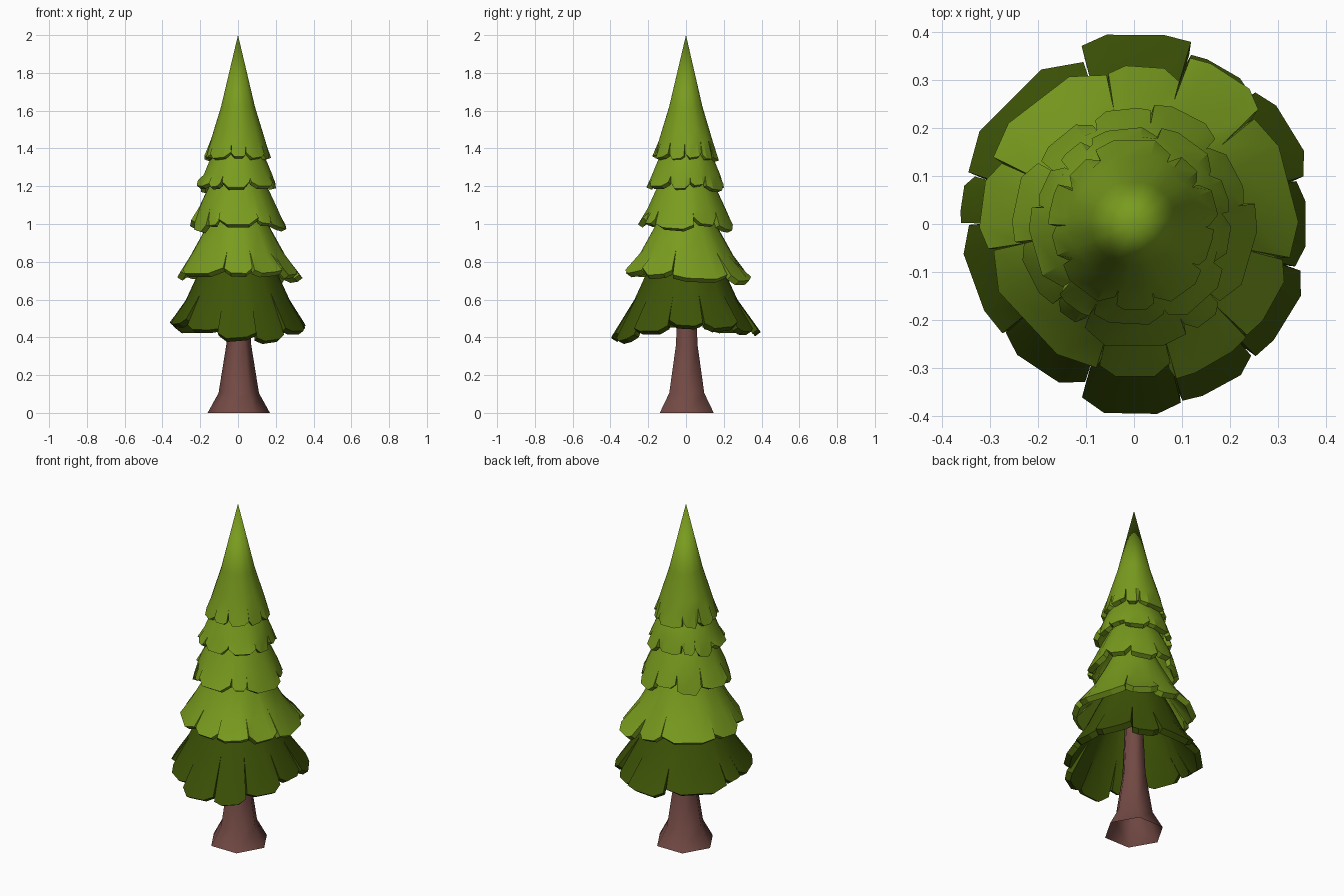
import bpy, bmesh, math, random

if "Cube" in bpy.data.objects:
    bpy.data.objects.remove(bpy.data.objects["Cube"])

random.seed(4)


def material(name, rgb):
    m = bpy.data.materials.new(name)
    m.diffuse_color = (*rgb, 1)
    m.use_nodes = True
    m.node_tree.nodes["Principled BSDF"].inputs["Base Color"].default_value = m.diffuse_color
    return m


LIGHT = material("light green", (0.19, 0.33, 0.013))
DARK = material("dark green", (0.048, 0.088, 0.002))
BARK = material("bark brown", (0.172, 0.068, 0.058))


def finish(bm, name, mat, angle, thickness=0):
    me = bpy.data.meshes.new(name)
    bm.to_mesh(me)
    bm.free()
    ob = bpy.data.objects.new(name, me)
    bpy.context.collection.objects.link(ob)
    me.materials.append(mat)
    bpy.ops.object.select_all(action='DESELECT')
    ob.select_set(True)
    bpy.context.view_layer.objects.active = ob
    if thickness:
        s = ob.modifiers.new("thickness", 'SOLIDIFY')
        s.thickness, s.offset = thickness, -1
        bpy.ops.object.modifier_apply(modifier=s.name)
    bpy.ops.object.shade_smooth_by_angle(angle=math.radians(angle))
    return ob


def tier(name, mat, profile, petals, thick, drop):
    """Shell of foliage: closed rings above, slit petals below.
    profile: (r, z) from under the tip down to the slit ring; first entry is the tip.
    petals: (start angle, lip radius, lip z)."""
    bm = bmesh.new()
    at = lambda r, a, z: bm.verts.new((r * math.cos(a), r * math.sin(a), z))
    cuts = (0, 0.25, 0.75)
    spans = []
    for i, (a, r, z) in enumerate(petals):
        b = petals[(i + 1) % len(petals)][0]
        while b <= a:
            b += 360
        spans.append((math.radians(a), math.radians(b), r, z))
    angles = [a + t * (b - a) for a, b, _, _ in spans for t in cuts]
    n = len(angles)

    # closed upper rings
    tip = bm.verts.new((0, 0, profile[0][1]))
    rings = [[at(r, a, z) for a in angles] for r, z in profile[1:-1]]
    r, z = profile[-1]
    r0, z0 = profile[-2]
    last = []
    for i, a in enumerate(angles):
        # each slit starts at its own height
        k = random.uniform(0.65, 1.3) if i % 3 == 0 else 1
        last.append(at(r0 + (r - r0) * k, a, z0 + (z - z0) * k))
    rings.append(last)
    for i in range(n):
        j = (i + 1) % n
        bm.faces.new((tip, rings[0][i], rings[0][j]))
        for up, lo in zip(rings, rings[1:]):
            bm.faces.new((lo[i], lo[j], up[j], up[i]))

    # petals with clipped lower corners and narrow slits between them
    for p, (a, b, r, z) in enumerate(spans):
        gap = random.uniform(0.001, 0.005) / r
        lip = []
        for t in (0, 0.25, 0.75, 1):
            end = t in (0, 1)
            ang = a + t * (b - a) + (gap if t == 0 else -gap if t == 1 else 0)
            lip.append(at(r - (random.uniform(0, 0.022) if end else 0), ang,
                          z + (drop * random.uniform(0.4, 1.4) if end else random.uniform(-0.008, 0.008))))
        for k in range(3):
            i, j = p * 3 + k, (p * 3 + k + 1) % n
            bm.faces.new((lip[k], lip[k + 1], last[j], last[i]))
    return finish(bm, name, mat, 24, thick)


def random_petals(count, r, z, dr, dz):
    step = 360 / count
    return [(i * step + random.uniform(-0.3, 0.3) * step,
             r + random.uniform(-dr, dr), z + random.uniform(-dz, dz)) for i in range(count)]


# trunk: six-sided, flared at the foot, open underneath
bm = bmesh.new()
rings = []
for r, z in ((0.165, 0), (0.107, 0.105), (0.066, 0.36), (0.055, 0.6), (0.05, 0.85)):
    rings.append([bm.verts.new((0.004 + r * math.cos(k * math.pi / 3),
                                0.004 + r * math.sin(k * math.pi / 3), z)) for k in range(6)])
for lo, up in zip(rings, rings[1:]):
    for i in range(6):
        j = (i + 1) % 6
        bm.faces.new((lo[i], lo[j], up[j], up[i]))
finish(bm, "trunk", BARK, 62)

# lowest, dark tier
tier("foliage_bottom", DARK, [(0, 0.95), (0.13, 0.90), (0.215, 0.73), (0.275, 0.60)],
     [(-75, .385, .385), (-48, .378, .43), (-15, .36, .465), (15, .385, .45), (48, .375, .43),
      (72, .398, .43), (107, .375, .445), (163, .362, .47), (180, .36, .475),
      (220, .365, .435), (253, .398, .395)], 0.035, 0.025)

# second tier
tier("foliage_lower", LIGHT, [(0, 1.16), (0.10, 1.12), (0.175, 0.97), (0.25, 0.835)],
     [(-104, .32, .745), (-75, .335, .745), (-45, .335, .735), (-13, .342, .715), (42, .37, .705),
      (72, .33, .715), (100, .335, .725), (155, .322, .72), (190, .315, .735)], 0.033, 0.025)

# two middle tiers
tier("foliage_middle", LIGHT, [(0, 1.36), (0.09, 1.32), (0.168, 1.17), (0.21, 1.08)],
     random_petals(10, 0.252, 0.985, 0.014, 0.018), 0.03, 0.03)
tier("foliage_upper", LIGHT, [(0, 1.50), (0.08, 1.46), (0.153, 1.33), (0.182, 1.26)],
     random_petals(10, 0.21, 1.19, 0.010, 0.015), 0.028, 0.026)

# pointed top
tier("foliage_top", LIGHT, [(0, 2.0), (0.09, 1.62), (0.13, 1.49), (0.145, 1.44)],
     random_petals(10, 0.173, 1.345, 0.008, 0.010), 0.028, 0.02)
